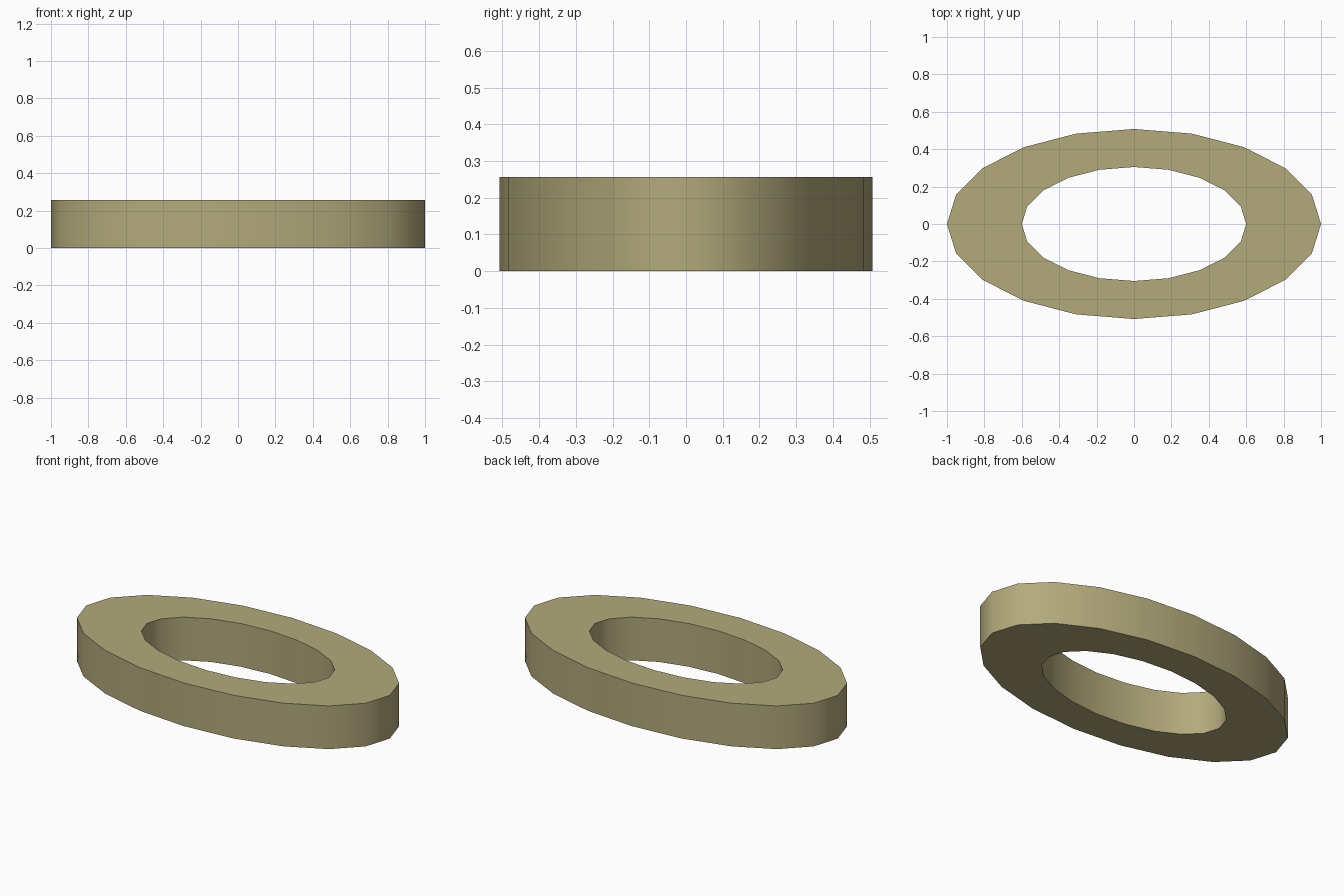
import bpy, bmesh
from math import cos, sin, pi, radians

if "Cube" in bpy.data.objects:
    bpy.data.objects.remove(bpy.data.objects["Cube"])

SIDES = 20
HEIGHT = 0.257
Y_SCALE = 0.508   # ring is squashed along y
OUTER, INNER = 1.0, 0.6

bm = bmesh.new()


def loop(radius, z):
    """One elliptical loop of vertices."""
    return [bm.verts.new((radius * cos(2 * pi * i / SIDES),
                          radius * Y_SCALE * sin(2 * pi * i / SIDES), z))
            for i in range(SIDES)]


# Sweep a rectangular section around the ellipse
loops = [loop(OUTER, 0), loop(OUTER, HEIGHT), loop(INNER, HEIGHT), loop(INNER, 0)]
for k in range(4):
    a, b = loops[k], loops[(k + 1) % 4]
    for i in range(SIDES):
        j = (i + 1) % SIDES
        bm.faces.new((a[i], a[j], b[j], b[i]))
bmesh.ops.recalc_face_normals(bm, faces=bm.faces)

mesh = bpy.data.meshes.new("oval_ring")
bm.to_mesh(mesh)
bm.free()
ring = bpy.data.objects.new("oval_ring", mesh)
bpy.context.collection.objects.link(ring)

# Olive colour
olive = bpy.data.materials.new("olive")
olive.diffuse_color = (0.45, 0.40, 0.20, 1)
olive.use_nodes = True
olive.node_tree.nodes["Principled BSDF"].inputs["Base Color"].default_value = olive.diffuse_color
mesh.materials.append(olive)

# Smooth walls, sharp rims
bpy.context.view_layer.objects.active = ring
ring.select_set(True)
bpy.ops.object.shade_smooth_by_angle(angle=radians(40))
